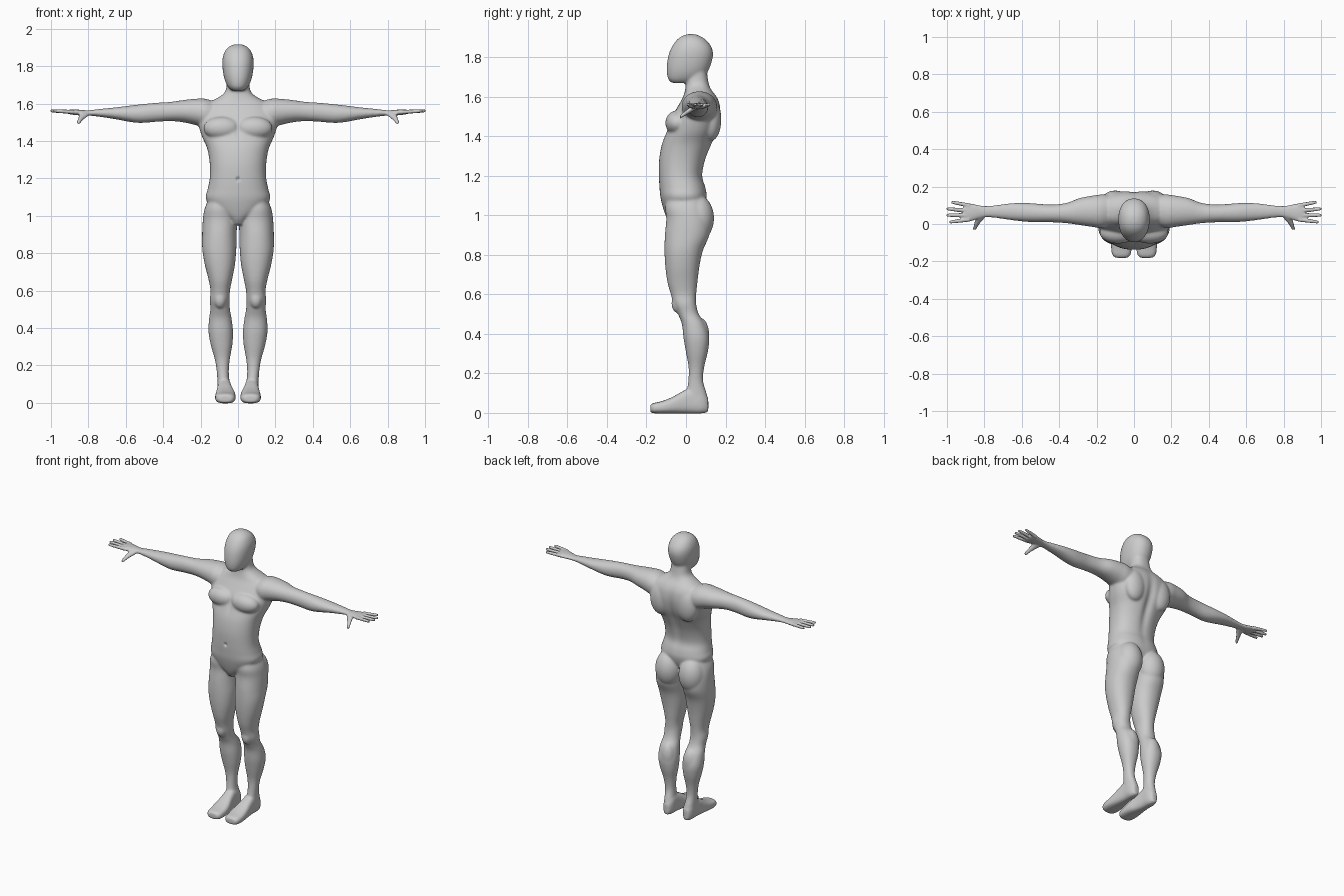
import bpy, bmesh
from math import sin, cos, pi, exp, copysign
from mathutils import Matrix, Vector

bm = bmesh.new()
ORDER = {'z': (1, 2, 0), 'x': (0, 1, 2), 'y': (1, 0, 2)}   # which of (t, a, b) gives x, y, z


def spline(rows, n=4):
    """Catmull-Rom interpolation between section rows."""
    out = []
    for i in range(len(rows) - 1):
        q = [rows[max(0, min(len(rows) - 1, i + k))] for k in (-1, 0, 1, 2)]
        for s in range(n):
            t = s / n
            out.append([0.5 * (2 * b + (c - a) * t + (2 * a - 5 * b + 4 * c - d) * t * t
                               + (3 * b - a - 3 * c + d) * t ** 3) for a, b, c, d in zip(*q)])
    return out + [list(rows[-1])]


def loft(axis, rows, power=2.0, n=32):
    """Skin rounded sections (t, a_min, a_max, b_min, b_max) along an axis."""
    rings = []
    for t, a0, a1, b0, b1 in spline(rows):
        ring = []
        for k in range(n):
            c, s = cos(2 * pi * k / n), sin(2 * pi * k / n)
            c, s = (copysign(abs(v) ** (2 / power), v) for v in (c, s))
            p = (t, (a0 + a1) / 2 + c * (a1 - a0) / 2, (b0 + b1) / 2 + s * (b1 - b0) / 2)
            ring.append(bm.verts.new([p[j] for j in ORDER[axis]]))
        rings.append(ring)
    for r, q in zip(rings, rings[1:]):
        for k in range(n):
            bm.faces.new((r[k], r[(k + 1) % n], q[(k + 1) % n], q[k]))
    bm.faces.new(rings[0])
    bm.faces.new(rings[-1])


def muscle(center, radii):
    m = Matrix.Translation(center) @ Matrix.Diagonal((*radii, 1))
    bmesh.ops.create_uvsphere(bm, u_segments=32, v_segments=20, radius=1, matrix=m)


# leg
loft('z', [(1.10, .05, .15, -.09, .08), (1.04, .02, .178, -.105, .10), (.98, .006, .188, -.10, .12),
           (.90, .007, .192, -.107, .118), (.82, .009, .191, -.109, .085), (.74, .016, .178, -.105, .068),
           (.66, .031, .158, -.094, .058), (.60, .043, .147, -.077, .052), (.55, .044, .151, -.063, .052),
           (.50, .043, .148, -.041, .065), (.45, .034, .155, -.021, .096), (.38, .026, .158, -.013, .117),
           (.31, .030, .146, -.001, .111), (.23, .044, .124, .013, .092), (.16, .049, .113, .011, .087),
           (.09, .042, .110, .0, .107), (.04, .04, .11, -.01, .110)], 2.15)
# foot
loft('y', [(-.181, .035, .098, .004, .040), (-.165, .018, .117, -.002, .050), (-.12, .012, .123, -.003, .060),
           (-.07, .015, .120, -.003, .080), (-.02, .028, .114, -.003, .108), (.03, .036, .110, -.003, .13),
           (.08, .039, .109, -.003, .12), (.113, .055, .093, .004, .075)], 2.8)
# arm and palm
loft('x', [(.10, .0, .15, 1.48, 1.60), (.17, -.022, .158, 1.468, 1.625), (.22, -.016, .152, 1.483, 1.626),
           (.29, -.006, .139, 1.499, 1.619), (.36, .004, .113, 1.506, 1.609), (.44, .009, .104, 1.502, 1.604),
           (.52, .009, .109, 1.496, 1.596), (.58, .012, .113, 1.502, 1.589), (.66, .021, .111, 1.517, 1.579),
           (.74, .032, .101, 1.529, 1.571), (.80, .036, .097, 1.536, 1.564), (.85, .022, .105, 1.537, 1.567),
           (.89, .011, .111, 1.541, 1.568), (.91, .016, .108, 1.546, 1.565)], 2.1)
# fingers
for y0, y1, tip in ((.024, .010, .987), (.047, .047, 1.003), (.072, .081, 1.003), (.099, .117, .976)):
    rows = []
    for f, r in ((0, .012), (.4, .0105), (.8, .0095), (1, .007)):
        x, y, z = .88 + (tip - .88) * f, y0 + (y1 - y0) * f, 1.555 + .006 * f
        rows.append((x, y - r, y + r, z - r, z + r))
    loft('x', rows, n=16)
# thumb
loft('y', [(.06, .78, .84, 1.538, 1.563), (.03, .80, .848, 1.523, 1.553), (.0, .826, .855, 1.506, 1.532),
           (-.03, .843, .863, 1.488, 1.507)], n=16)
# chest, shoulder blade, buttock, kneecap, calf
muscle((.085, -.045, 1.468), (.10, .060, .062))
muscle((.10, .125, 1.485), (.075, .054, .11))
muscle((.088, .058, .985), (.086, .084, .118))
muscle((.096, -.042, .555), (.034, .032, .05))
muscle((.085, .075, .39), (.05, .043, .09))

# mirror the limbs
dup = bmesh.ops.duplicate(bm, geom=bm.verts[:] + bm.edges[:] + bm.faces[:])
for v in dup['geom']:
    if isinstance(v, bmesh.types.BMVert):
        v.co.x *= -1

# torso and neck
loft('z', [(z, -w, w, f, b) for z, w, f, b in (
    (.952, .03, -.075, .0), (.985, .058, -.097, .04), (1.03, .13, -.114, .085), (1.09, .172, -.129, .105),
    (1.14, .163, -.134, .10), (1.20, .151, -.137, .084), (1.28, .151, -.136, .10), (1.36, .165, -.122, .132),
    (1.43, .195, -.095, .163), (1.50, .213, -.070, .176), (1.56, .20, -.036, .172), (1.60, .165, -.014, .156),
    (1.637, .098, -.004, .128), (1.67, .066, -.001, .115), (1.73, .06, .0, .105))], 2.3, 48)
# head
loft('z', [(z, -w, w, f, b) for z, w, f, b in (
    (1.670, .034, -.072, .03), (1.688, .053, -.090, .07), (1.72, .069, -.097, .105), (1.76, .079, -.097, .125),
    (1.81, .084, -.089, .137), (1.85, .081, -.073, .13), (1.885, .067, -.049, .104), (1.906, .045, -.022, .074),
    (1.917, .018, .008, .044))], 2.2)
bmesh.ops.recalc_face_normals(bm, faces=bm.faces[:])

mesh = bpy.data.meshes.new("body")
bm.to_mesh(mesh)
bm.free()
body = bpy.data.objects.new("body", mesh)
bpy.context.collection.objects.link(body)
bpy.context.view_layer.objects.active = body
body.select_set(True)


def apply(kind, **settings):
    mod = body.modifiers.new(kind.lower(), kind)
    for key, value in settings.items():
        setattr(mod, key, value)
    bpy.ops.object.modifier_apply(modifier=mod.name)


# fuse the parts into one skin, smoothing everything but the hands strongly
apply('REMESH', mode='VOXEL', voxel_size=.005)
soft = body.vertex_groups.new(name="soft")
for v in body.data.vertices:
    w = min(1, max(0, (.86 - abs(v.co.x)) / .1))
    if w > 0:
        soft.add([v.index], w, 'REPLACE')
apply('SMOOTH', factor=.5, iterations=22, vertex_group="soft")
apply('SMOOTH', factor=.5, iterations=2)

# spine groove, breastbone, navel
for center, size, push in (((0, .17, 1.36), (.028, .12, .17), -.016), ((0, -.10, 1.46), (.014, .05, .045), .006),
                           ((0, -.137, 1.195), (.008, .03, .010), .012)):
    for v in body.data.vertices:
        if abs(v.co.x) < .15:
            d = [(p - c) / s for p, c, s in zip(v.co, Vector(center), size)]
            v.co.y += push * exp(-sum(e * e for e in d))
bpy.ops.object.shade_smooth()
